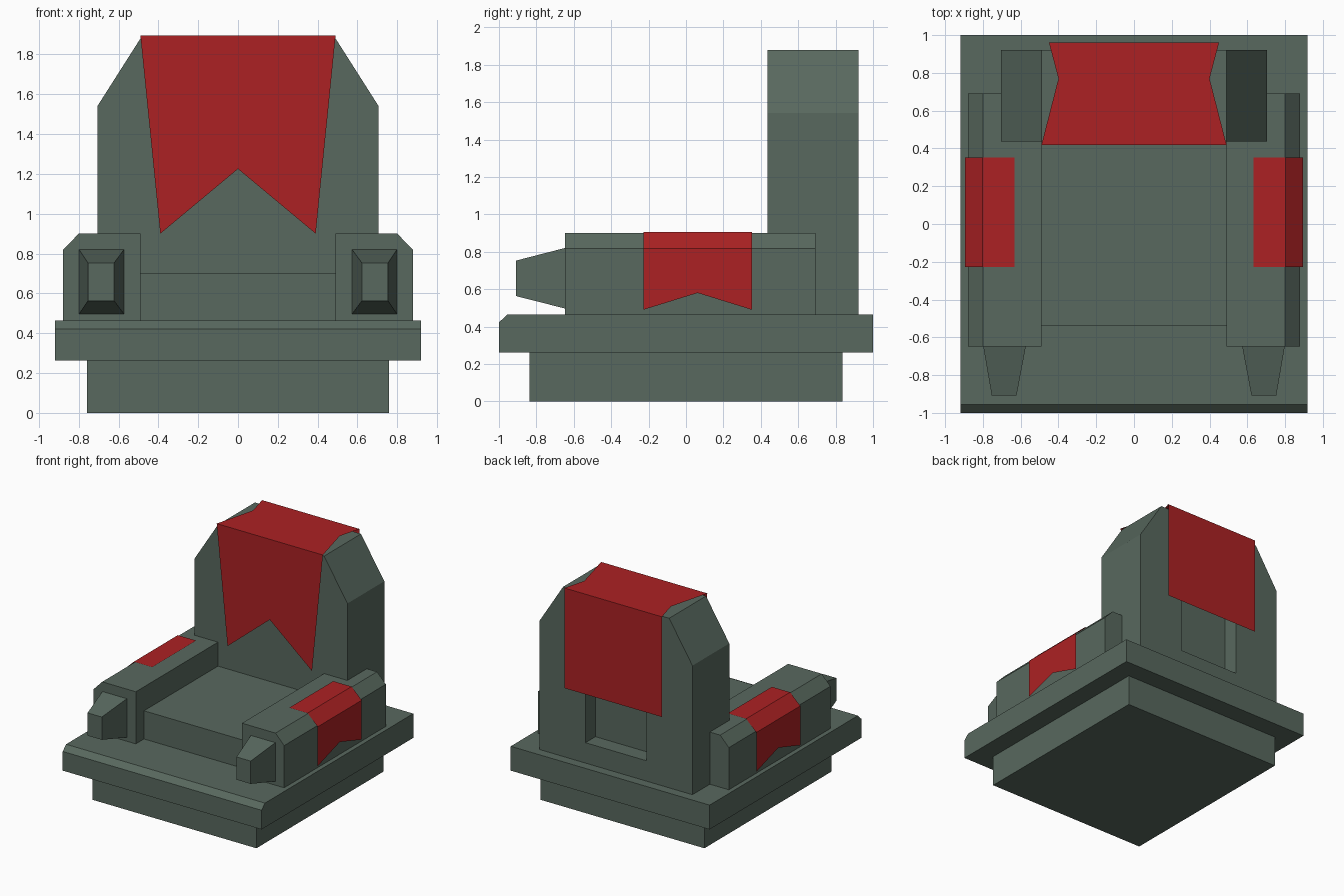
import bpy, bmesh
from mathutils import Vector

if "Cube" in bpy.data.objects:
    bpy.data.objects.remove(bpy.data.objects["Cube"])


def material(name, rgb):
    m = bpy.data.materials.new(name)
    m.diffuse_color = (*rgb, 1.0)
    m.use_nodes = True
    m.node_tree.nodes["Principled BSDF"].inputs["Base Color"].default_value = m.diffuse_color
    return m


STONE = material("grey green", (0.098, 0.140, 0.113))
CLOTH = material("red cloth", (0.415, 0.0155, 0.017))


def finish(name, bm, mat):
    mesh = bpy.data.meshes.new(name)
    bm.to_mesh(mesh)
    bm.free()
    mesh.materials.append(mat)
    ob = bpy.data.objects.new(name, mesh)
    bpy.context.collection.objects.link(ob)
    return ob


def loft(name, ring_a, ring_b, mat=STONE):
    """Closed solid between two matching rings of points."""
    bm = bmesh.new()
    a = [bm.verts.new(p) for p in ring_a]
    b = [bm.verts.new(p) for p in ring_b]
    n = len(a)
    bm.faces.new(a)
    bm.faces.new(b[::-1])
    for i in range(n):
        bm.faces.new((a[i], b[i], b[(i + 1) % n], a[(i + 1) % n]))
    bmesh.ops.recalc_face_normals(bm, faces=bm.faces)
    return finish(name, bm, mat)


def prism_y(name, profile, y0, y1):
    """Extrude an (x, z) profile along y."""
    return loft(name, [(x, y0, z) for x, z in profile], [(x, y1, z) for x, z in profile])


def rect(x0, x1, z0, z1):
    return [(x0, z0), (x1, z0), (x1, z1), (x0, z1)]


def drape(name, panels):
    """Thin cloth from flat panels; the first panel must face up."""
    bm = bmesh.new()
    for pts in panels:
        bm.faces.new([bm.verts.new(p) for p in pts])
    bmesh.ops.remove_doubles(bm, verts=bm.verts, dist=0.0005)
    bmesh.ops.recalc_face_normals(bm, faces=bm.faces)
    bm.faces.ensure_lookup_table()
    if bm.faces[0].normal.dot(Vector((0, 0, 1))) < 0:
        bmesh.ops.reverse_faces(bm, faces=bm.faces)
    return finish(name, bm, CLOTH)


# Plinth and slab (slab has a bevelled front top edge)
prism_y("plinth", rect(-0.757, 0.757, 0, 0.262), -0.838, 0.838)
slab = [(-1, 0.262), (1, 0.262), (1, 0.465), (-0.956, 0.465), (-1, 0.422)]
loft("slab", [(-0.918, y, z) for y, z in slab], [(0.918, y, z) for y, z in slab])

# Seat block
prism_y("seat", rect(-0.49, 0.49, 0.465, 0.70), -0.54, 0.44)

# Backrest with sloped shoulders and a recess in its rear face
backrest = prism_y("backrest", [(-0.705, 0.465), (0.705, 0.465), (0.705, 1.542),
                                (0.49, 1.88), (-0.49, 1.88), (-0.705, 1.542)], 0.436, 0.922)
cutter = prism_y("recess_cutter", rect(-0.283, 0.283, 0.635, 1.25), 0.79, 1.1)
cutter.hide_render = True
cutter.hide_viewport = True
cut = backrest.modifiers.new("recess", 'BOOLEAN')
cut.operation = 'DIFFERENCE'
cut.solver = 'EXACT'
cut.object = cutter

# Cloth over the backrest: top, pointed front, plain rear
zt, yf, yb = 1.896, 0.419, 0.96
drape("back_cloth", [
    [(-0.49, yf, zt), (0.49, yf, zt), (0.40, 0.77, zt),
     (0.45, yb, zt), (-0.45, yb, zt), (-0.40, 0.77, zt)],
    [(-0.49, yf, zt), (0.49, yf, zt), (0.39, yf, 0.90), (0, yf, 1.225), (-0.39, yf, 0.90)],
    [(-0.45, yb, zt), (0.45, yb, zt), (0.45, yb, 1.06), (-0.45, yb, 1.06)],
])

# Armrests, front knobs and arm cloths on both sides
for side, s in (("left", -1), ("right", 1)):
    prism_y(f"armrest_{side}", [(s * x, z) for x, z in
            ((0.49, 0.465), (0.88, 0.465), (0.88, 0.817), (0.80, 0.90), (0.49, 0.90))],
            -0.648, 0.692)
    loft(f"arm_knob_{side}",
         [(s * x, -0.648, z) for x, z in rect(0.573, 0.798, 0.497, 0.82)],
         [(s * x, -0.908, z) for x, z in rect(0.622, 0.753, 0.563, 0.753)])
    y0, y1 = -0.228, 0.352
    a, b, c = (0.633, 0.907), (0.802, 0.907), (0.896, 0.818)
    strip = lambda p, q: [(s * p[0], y0, p[1]), (s * p[0], y1, p[1]),
                          (s * q[0], y1, q[1]), (s * q[0], y0, q[1])]
    x = s * c[0]
    drape(f"arm_cloth_{side}", [
        strip(a, b), strip(b, c),
        [(x, y0, c[1]), (x, y1, c[1]), (x, y1, 0.49), (x, (y0 + y1) / 2, 0.58), (x, y0, 0.49)],
    ])
